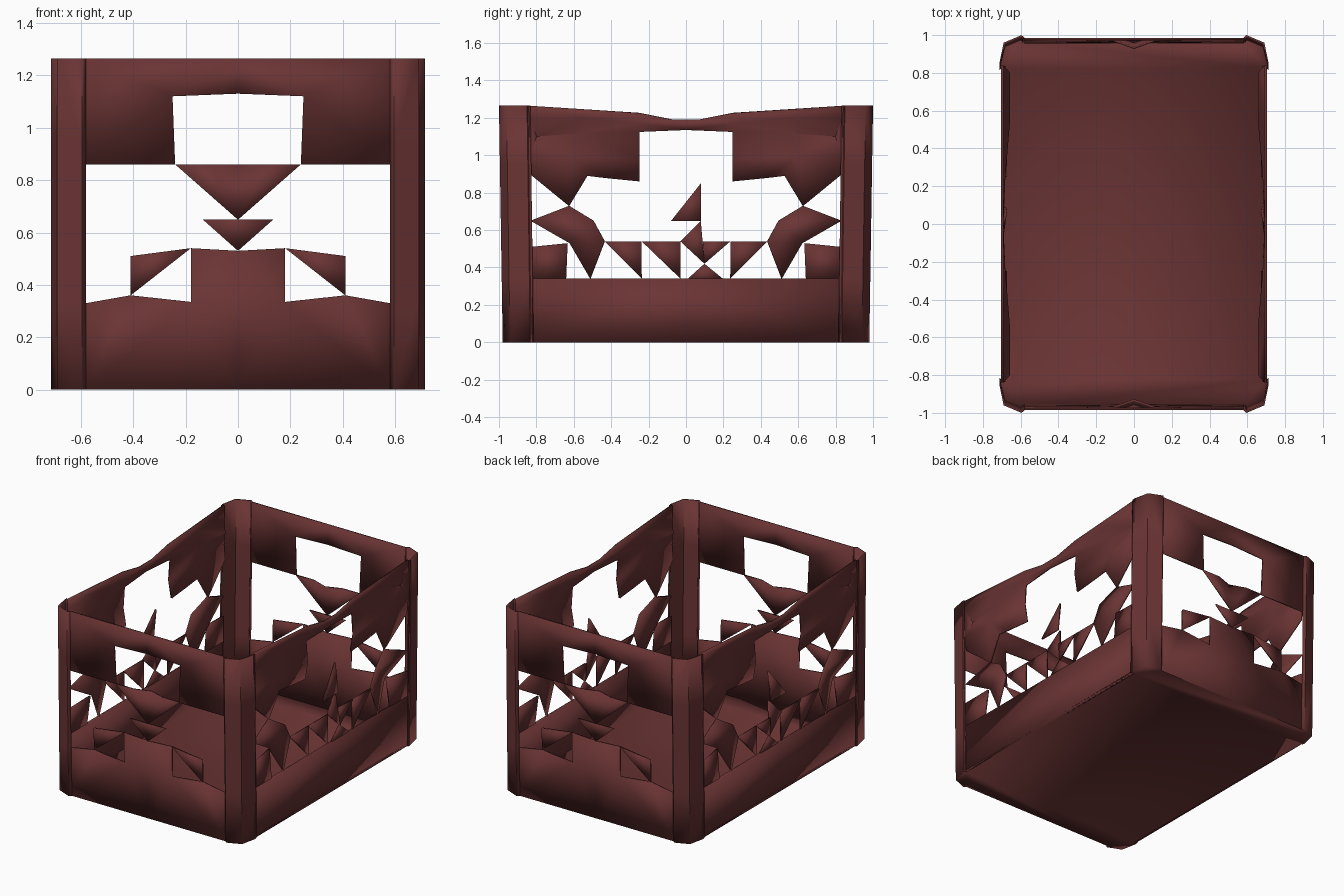
import bpy, bmesh, math
from mathutils import Vector

if "Cube" in bpy.data.objects:
    bpy.data.objects.remove(bpy.data.objects["Cube"])

H = 1.265          # overall height
WX, WY = 0.703, 0.985   # wall planes

mat = bpy.data.materials.new("dark red brown plastic")
mat.diffuse_color = (0.145, 0.034, 0.034, 1)
mat.use_nodes = True
mat.node_tree.nodes["Principled BSDF"].inputs["Base Color"].default_value = mat.diffuse_color


def flare(x, y, z):
    """Walls lean out slightly towards the top along y."""
    return (x, y * (0.98 + 0.02 * z / H), z)


def finish(name, bm, outward, thick=0.012):
    bmesh.ops.remove_doubles(bm, verts=bm.verts, dist=0.0005)
    bmesh.ops.triangulate(bm, faces=bm.faces)
    bm.normal_update()
    for f in list(bm.faces):
        if f.normal.dot(outward(f.calc_center_median())) < 0:
            f.normal_flip()
    me = bpy.data.meshes.new(name)
    bm.to_mesh(me)
    bm.free()
    me.materials.append(mat)
    ob = bpy.data.objects.new(name, me)
    bpy.context.collection.objects.link(ob)
    bpy.context.view_layer.objects.active = ob
    ob.select_set(True)
    bpy.ops.object.shade_smooth_by_angle(angle=math.radians(35))
    ob.select_set(False)
    m = ob.modifiers.new("thickness", 'SOLIDIFY')
    m.thickness, m.offset = thick, -1
    return ob


def wall(name, axis, sign, mirrored, single):
    """Sheet wall from (u, z, depth) outlines; mirrored ones repeat at -u."""
    bm = bmesh.new()
    jobs = [(p, 1) for p in mirrored + single] + [(p, -1) for p in mirrored]
    for pts, s in jobs:
        vs = []
        for p in pts:
            u, z, d = p[0] * s, p[1], (p[2] if len(p) > 2 else 0)
            co = (u, sign * (WY - d), z) if axis == 'y' else (sign * (WX - d), u, z)
            vs.append(bm.verts.new(flare(*co)))
        bm.faces.new(vs)
    out = Vector((0, sign, 0)) if axis == 'y' else Vector((sign, 0, 0))
    finish(name, bm, lambda c: out)


# End walls: top rail with hand hole, base with raised centre, web remnants
end_pairs = [
    [(0, H), (0.58, H), (0.58, 0.86), (0.24, 0.86), (0.25, 1.12), (0, 1.13)],
    [(0, 0), (0.58, 0), (0.58, 0.33), (0.41, 0.36), (0.18, 0.335), (0.18, 0.54), (0, 0.53)],
    [(0.18, 0.54), (0.41, 0.51), (0.41, 0.36)],
    [(0.24, 0.86), (0, 0.65), (0.11, 0.86)],
    [(0.11, 0.86), (0, 0.65), (0, 0.86, 0.04)],
]
end_single = [[(-0.135, 0.65), (0.135, 0.65), (0, 0.53)]]

# Long walls: dipped, folded top rail, base band, curled corner webs
side_pairs = [
    [(0, 1.19), (0.07, 1.19), (0.25, 1.225), (0.25, 1.17, 0.01), (0, 1.135)],
    [(0.25, 1.225), (0.84, H), (0.84, 1.2), (0.55, 1.2), (0.25, 1.17, 0.01)],
    [(0.25, 1.17, 0.01), (0.55, 1.2), (0.84, 1.2), (0.8, 1.1, 0.035), (0.55, 1.12, 0.035),
     (0.25, 1.125, 0.01)],
    [(0, 1.135), (0.25, 1.17, 0.01), (0.25, 1.125, 0.01)],
    [(0.25, 1.125, 0.01), (0.55, 1.12, 0.035), (0.6, 1.0, 0.01), (0.25, 0.98)],
    [(0.55, 1.12, 0.035), (0.8, 1.1, 0.035), (0.84, 1.0), (0.6, 1.0, 0.01)],
    [(0.84, 1.2), (0.84, 1.0), (0.8, 1.1, 0.035)],
    [(0.25, 0.98), (0.6, 1.0, 0.01), (0.53, 0.89, 0.02), (0.45, 0.88, 0.02), (0.25, 0.86, 0.02)],
    [(0.6, 1.0, 0.01), (0.84, 1.0), (0.84, 0.9, 0.01), (0.63, 0.73, 0.03), (0.53, 0.89, 0.02)],
    [(0, 0), (0.84, 0), (0.84, 0.34), (0, 0.34)],
    [(0.65, 0.34), (0.84, 0.34), (0.84, 0.51), (0.64, 0.53, 0.02)],
    [(0.63, 0.73, 0.03), (0.84, 0.65), (0.5, 0.65)],
    [(0.5, 0.65), (0.84, 0.65), (0.63, 0.53, 0.03), (0.52, 0.34), (0.44, 0.54)],
    [(0.24, 0.54), (0.44, 0.54), (0.24, 0.34)],
]
side_single = [
    [(-0.24, 0.54), (-0.03, 0.54), (-0.03, 0.34)],
    [(-0.03, 0.54), (0.08, 0.65, 0.02), (0.1, 0.42)],
    [(0.09, 0.54), (0.24, 0.54), (0.1, 0.42)],
    [(0.01, 0.34), (0.1, 0.42), (0.2, 0.34)],
    [(-0.08, 0.65), (0.08, 0.65), (0.08, 0.85, 0.02)],
]
for sign, e, l in ((-1, "front", "left"), (1, "back", "right")):
    wall(e + "_wall", 'y', sign, end_pairs, end_single)
    wall(l + "_wall", 'x', sign, side_pairs, side_single)

# Corner posts: bevelled profile lofted upwards
profile = [(0.58, WY), (0.595, 1.0), (0.69, 0.96), (0.713, 0.85), (WX, 0.84)]
levels = [0, 0.34, 0.65, 0.95, H]
for sx in (-1, 1):
    for sy in (-1, 1):
        bm = bmesh.new()
        rows = [[bm.verts.new(flare(x * sx, y * sy, z)) for x, y in profile] for z in levels]
        for a, b in zip(rows, rows[1:]):
            for i in range(len(profile) - 1):
                bm.faces.new((a[i], a[i + 1], b[i + 1], b[i]))
        name = ("back" if sy > 0 else "front") + ("_right" if sx > 0 else "_left") + "_post"
        finish(name, bm, lambda c: Vector((c.x, c.y, 0)))

# Floor plate following the post profile
bm = bmesh.new()
outline = []
for sx, sy, step in ((1, 1, 1), (1, -1, -1), (-1, -1, 1), (-1, 1, -1)):
    outline += [(x * sx, y * sy) for x, y in profile[::step]]
bm.faces.new([bm.verts.new(flare(x, y, 0)) for x, y in outline])
finish("floor", bm, lambda c: Vector((0, 0, -1)), 0.015)
